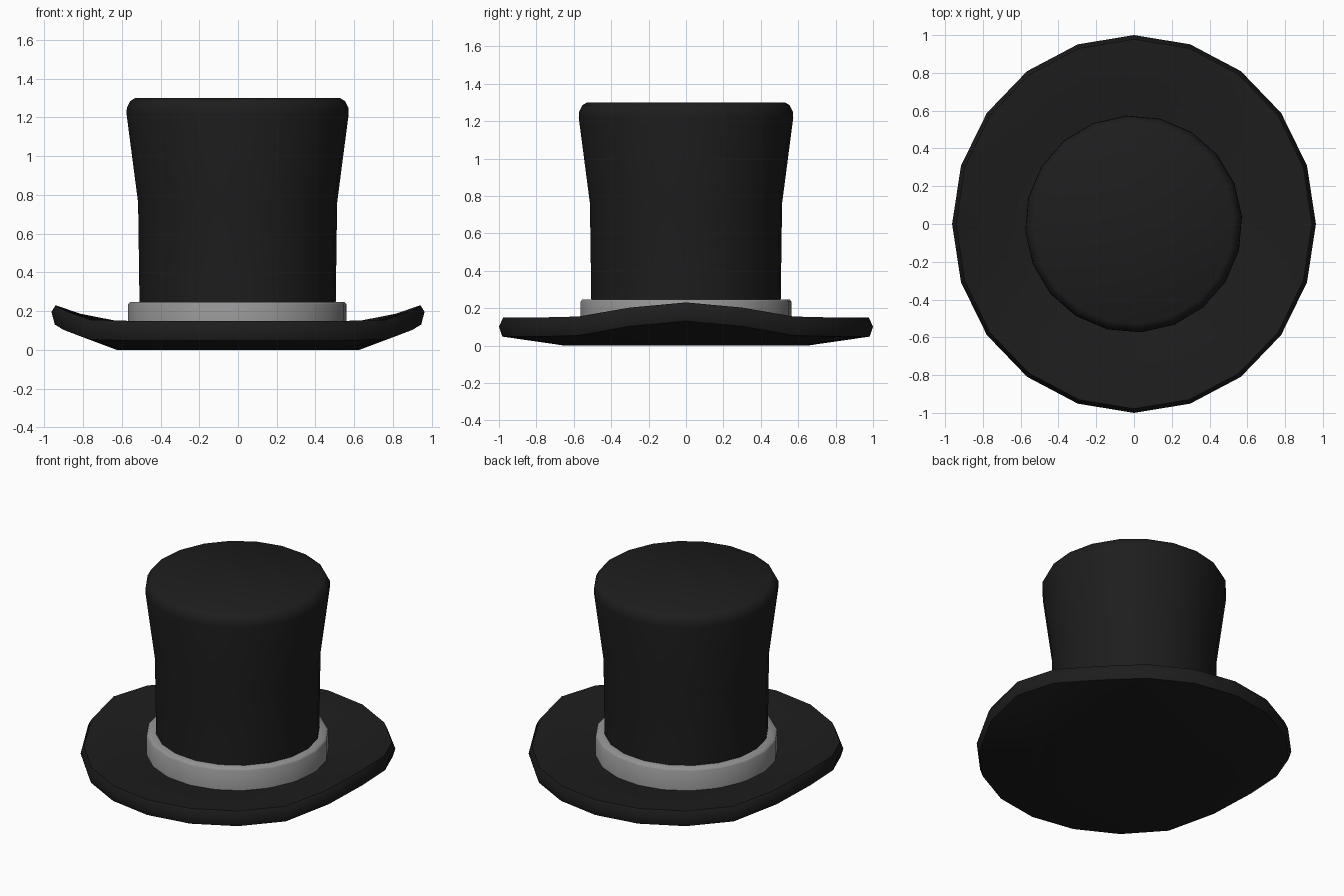
import bpy
import bmesh
import math

SIDES = 20

cube = bpy.data.objects.get("Cube")
if cube:
    bpy.data.objects.remove(cube, do_unlink=True)


def material(name, value):
    mat = bpy.data.materials.new(name)
    mat.use_nodes = True
    colour = (value, value, value, 1)
    mat.diffuse_color = colour
    mat.node_tree.nodes["Principled BSDF"].inputs["Base Color"].default_value = colour
    return mat


def lathe(name, profile, mat, turn=0, centre_x=0, squash=1, lift=None, angle=40):
    """Revolve (radius, z) points from bottom to top and cap both ends."""
    bm = bmesh.new()
    rings = []
    for radius, z in profile:
        ring = []
        for i in range(SIDES):
            a = math.tau * i / SIDES + turn
            x, y = radius * math.cos(a) * squash, radius * math.sin(a)
            raised = z + (lift(x) if lift else 0)
            ring.append(bm.verts.new((x + centre_x, y, raised)))
        rings.append(ring)
    for low, high in zip(rings, rings[1:]):
        for i in range(SIDES):
            j = (i + 1) % SIDES
            bm.faces.new((low[i], low[j], high[j], high[i]))
    bm.faces.new(rings[0][::-1])
    bm.faces.new(rings[-1])
    mesh = bpy.data.meshes.new(name)
    bm.to_mesh(mesh)
    bm.free()
    mesh.materials.append(mat)
    obj = bpy.data.objects.new(name, mesh)
    bpy.context.collection.objects.link(obj)
    bpy.ops.object.select_all(action="DESELECT")
    obj.select_set(True)
    bpy.context.view_layer.objects.active = obj
    bpy.ops.object.shade_smooth_by_angle(angle=math.radians(angle))
    return obj


def side_curl(x):
    """Upward curl of the brim on the left and right."""
    return 1.38 * max(0, abs(x) - 0.7) ** 2


black = material("black felt", 0.0125)
grey = material("grey ribbon", 0.29)

# Brim: thick plate with bevelled rim, curled at both sides, dished round the crown
lathe("brim", [(0.65, 0), (0.982, 0.048), (1.0, 0.1), (0.978, 0.15),
               (0.74, 0.14), (0.565, 0.1), (0.45, 0.1)],
      black, squash=0.963, lift=side_curl, angle=50)

# Crown: nearly straight below, flaring to a rounded top edge
lathe("crown", [(0.505, 0.05), (0.515, 0.76), (0.575, 1.22), (0.573, 1.25),
                (0.555, 1.285), (0.53, 1.3)],
      black, turn=math.radians(4), centre_x=-0.002, angle=60)

# Ribbon band around the foot of the crown
lathe("band", [(0.565, 0.06), (0.565, 0.235), (0.555, 0.247), (0.49, 0.247)],
      grey, turn=math.radians(4), centre_x=-0.004, angle=60)
